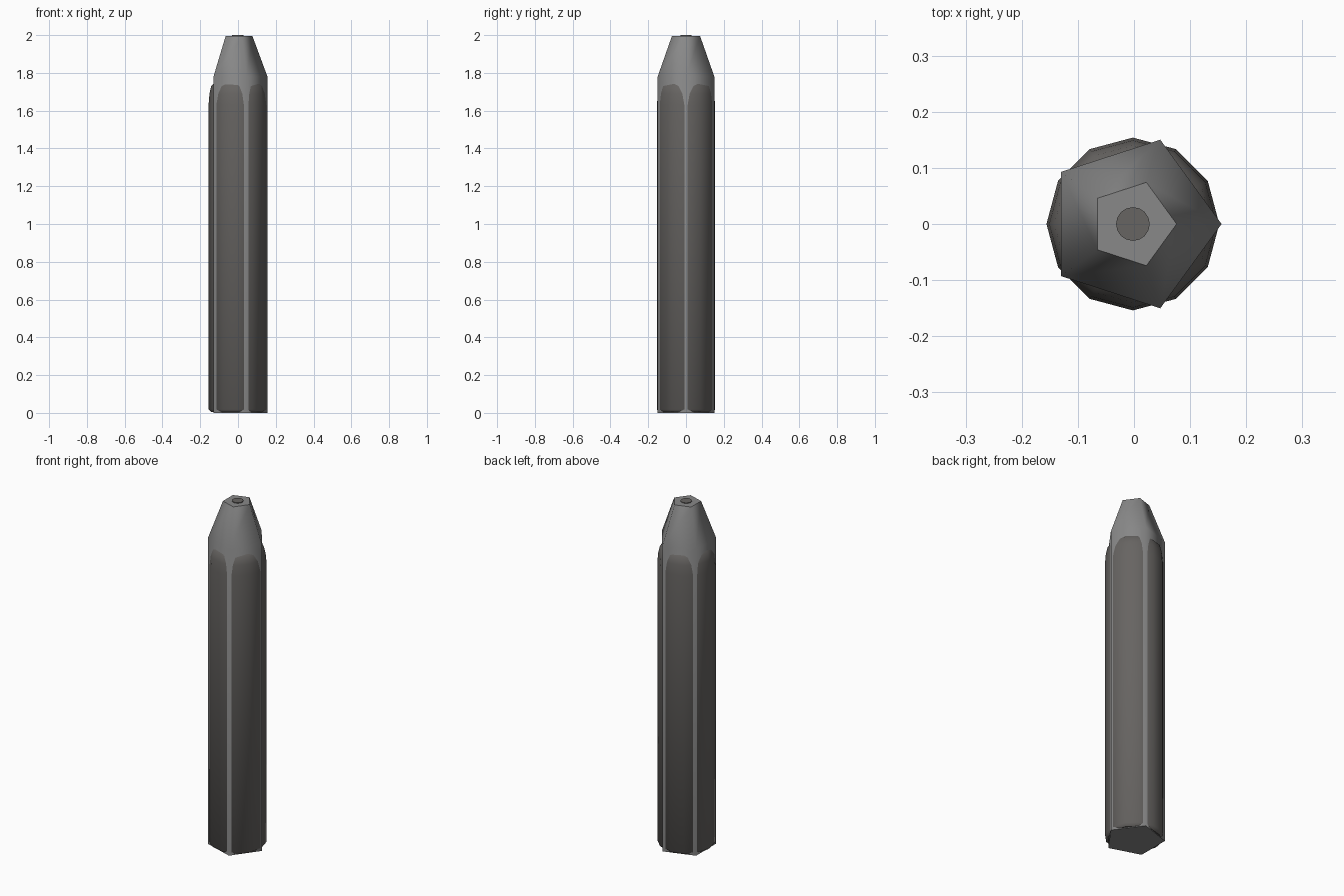
import bpy, bmesh, math

if "Cube" in bpy.data.objects:
    bpy.data.objects.remove(bpy.data.objects["Cube"])


def material(name, rgb):
    m = bpy.data.materials.new(name)
    m.diffuse_color = (*rgb, 1.0)
    m.use_nodes = True
    m.node_tree.nodes["Principled BSDF"].inputs["Base Color"].default_value = m.diffuse_color
    return m


def lathe(name, profile, sides, mat, cx=-0.002):
    """Closed solid from (radius, height) rings; smooth sides, flat caps."""
    bm = bmesh.new()
    rings = []
    for r, z in profile:
        rings.append([bm.verts.new((cx + r * math.cos(2 * math.pi * i / sides),
                                    r * math.sin(2 * math.pi * i / sides), z))
                      for i in range(sides)])
    for lo, hi in zip(rings, rings[1:]):
        for i in range(sides):
            j = (i + 1) % sides
            bm.faces.new((lo[i], lo[j], hi[j], hi[i])).smooth = True
    bm.faces.new(rings[0][::-1])
    bm.faces.new(rings[-1])
    me = bpy.data.meshes.new(name)
    bm.to_mesh(me)
    bm.free()
    me.materials.append(mat)
    ob = bpy.data.objects.new(name, me)
    bpy.context.collection.objects.link(ob)
    return ob


light_grey = material("light grey", (0.25, 0.25, 0.25))
dark_grey = material("warm dark grey", (0.135, 0.128, 0.122))

# Five-sided core whose corners show as ribs, with the tapered nose
lathe("pentagon_core", [(0.158, 0.0), (0.158, 1.78), (0.078, 1.996)], 5, light_grey)

# Twelve-sided grip sleeve with rounded shoulder and chamfered foot
lathe("grip_sleeve", [(0.138, 0.004), (0.154, 0.018), (0.154, 1.63), (0.149, 1.69),
                      (0.140, 1.73), (0.124, 1.747)], 12, dark_grey)

# Small round plug in the nose
lathe("tip_plug", [(0.03, 1.95), (0.03, 2.0)], 16, dark_grey)
